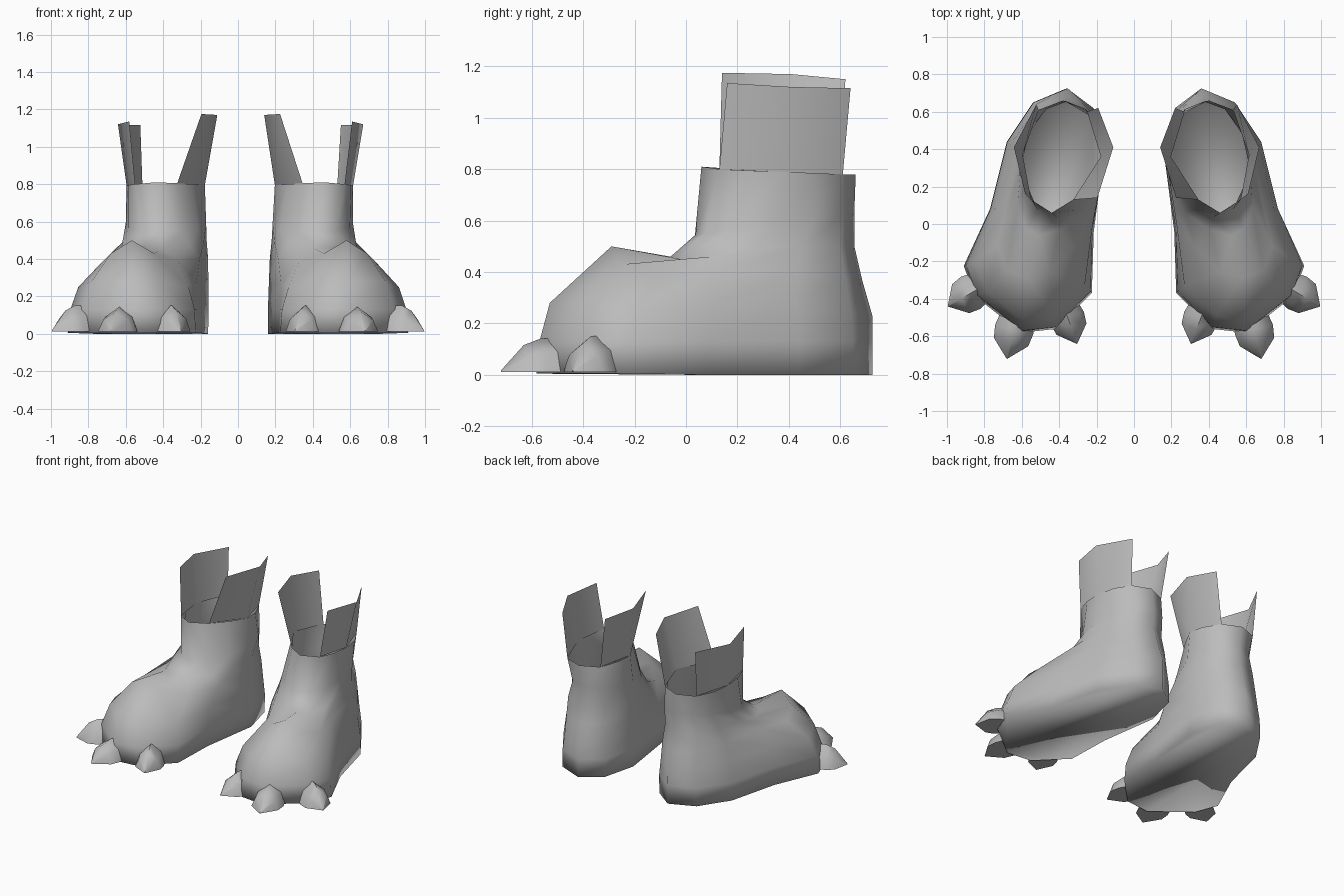
import bpy
import math
from mathutils import Vector

cube = bpy.data.objects.get("Cube")
if cube:
    bpy.data.objects.remove(cube)

LEAN = 0.025  # the right boot tips slightly inwards

grey = bpy.data.materials.new("plain_grey")
grey.use_nodes = True
grey.diffuse_color = (0.5, 0.5, 0.5, 1)
grey.node_tree.nodes["Principled BSDF"].inputs["Base Color"].default_value = (0.5, 0.5, 0.5, 1)


def loft(name, rings, closed=False, cap=False, angle=60):
    """Skin a list of equal-length rings with quads; optionally cap the first ring."""
    n = len(rings[0])
    verts = [p for ring in rings for p in ring]
    faces = []
    for r in range(len(rings) - 1):
        for i in range(n if closed else n - 1):
            j = (i + 1) % n
            faces.append((r * n + i, r * n + j, (r + 1) * n + j, (r + 1) * n + i))
    if cap:
        faces.append(tuple(reversed(range(n))))
    mesh = bpy.data.meshes.new(name)
    mesh.from_pydata(verts, [], faces)
    mesh.materials.append(grey)
    obj = bpy.data.objects.new(name, mesh)
    bpy.context.collection.objects.link(obj)
    bpy.ops.object.select_all(action="DESELECT")
    obj.select_set(True)
    bpy.context.view_layer.objects.active = obj
    bpy.ops.object.shade_smooth_by_angle(angle=math.radians(angle))
    return obj


def oval(cx, cy, rx, ry, z, shear=0.0, tilt=0.0):
    """Oval ring starting at the front, going towards +x."""
    ring = []
    for i in range(12):
        a = math.tau * i / 12 - math.pi / 2
        dy = ry * math.sin(a)
        ring.append((cx + rx * math.cos(a) + shear * dy, cy + dy, z + tilt * dy))
    return ring


def mirrored(parts):
    """Copy the left-hand parts over to the right-hand side."""
    for obj in parts:
        base = obj.name
        mesh = obj.data.copy()
        for v in mesh.vertices:
            v.co.x = LEAN * v.co.z - v.co.x
        mesh.flip_normals()
        obj.name = "left_" + base
        twin = bpy.data.objects.new("right_" + base, mesh)
        bpy.context.collection.objects.link(twin)


# Foot outline, widest line of the foot, ridge over the toes and dip of the instep
outline = [(.6, -.57), (.84, -.38), (.9, -.22), (.77, .08), (.68, .44), (.54, .65),
           (.36, .725), (.22, .62), (.16, .38), (.225, -.04), (.235, -.36), (.42, -.55)]
belly = [(.59, -.53, .28), (.79, -.36, .28), (.86, -.2, .25), (.75, .08, .28),
         (.665, .43, .27), (.53, .64, .25), (.36, .725, .23), (.23, .61, .25),
         (.165, .38, .27), (.23, -.02, .27), (.27, -.33, .25), (.44, -.49, .28)]
ridge = [(.58, -.29, .5), (.69, -.25, .43), (.74, -.12, .38), (.69, .1, .4),
         (.63, .43, .4), (.53, .62, .38), (.37, .685, .37), (.24, .6, .38),
         (.17, .39, .4), (.215, .08, .4), (.33, -.12, .39), (.46, -.26, .43)]
dip = [(.52, -.06, .46), (.59, -.02, .45), (.635, .1, .46), (.63, .25, .49),
       (.6, .45, .5), (.53, .6, .5), (.38, .655, .5), (.25, .58, .5),
       (.18, .4, .5), (.195, .2, .49), (.27, .06, .47), (.41, -.03, .455)]
rim = [(.46, .06, .81), (.57, .13, .8), (.605, .24, .795), (.615, .37, .79),
       (.59, .5, .785), (.53, .61, .78), (.4, .66, .78), (.27, .6, .78),
       (.21, .47, .79), (.197, .36, .795), (.262, .24, .8), (.345, .13, .805)]
sole = [(.55 + (x - .55) * 1.03, y * 1.02, .005) if y < 0 else (x, y, 0) for x, y in outline]
side = [(x, y, .13) for x, y in outline]
ankle = oval(.4, .345, .215, .31, .59, shear=-.08, tilt=.15)

# Boot body: sole, foot, instep, ankle and shaft rim
parts = [loft("boot", [sole, side, belly, ridge, dip, ankle, rim],
              closed=True, cap=True, angle=180)]

# Tall open flaps rising from either side of the rim
parts.append(loft("outer_flap", [
    [rim[1], rim[3], rim[5]],
    [(.61, .16, 1.135), (.67, .41, 1.12), (.55, .64, 1.115)]]))
parts.append(loft("inner_flap", [
    [rim[7], rim[9], rim[11]],
    [(.22, .62, 1.15), (.14, .41, 1.17), (.225, .14, 1.175)]]))


def claw(name, base, tip, width, height):
    """Pointed claw built from shrinking peaked arches, flat underneath."""
    base, tip = Vector((*base, .012)), Vector((*tip, .012))
    across = (tip - base).normalized().cross(Vector((0, 0, 1)))
    rings = []
    for t, w, h in ((0, .85, 1), (.35, 1, 1), (.63, .9, .8), (1, .02, .04)):
        ring = []
        for i in range(5):
            a = math.pi * i / 4
            p = base.lerp(tip, t) - across * (width * w * math.cos(a))
            p.z += height * h * math.sin(a) ** 1.5
            ring.append(p)
        rings.append([*ring, ring[0]])
    return loft(name, rings, angle=70)


parts.append(claw("outer_claw", (.81, -.33), (.995, -.44), .1, .14))
parts.append(claw("middle_claw", (.62, -.48), (.68, -.72), .105, .13))
parts.append(claw("inner_claw", (.385, -.43), (.305, -.64), .095, .14))

mirrored(parts)
